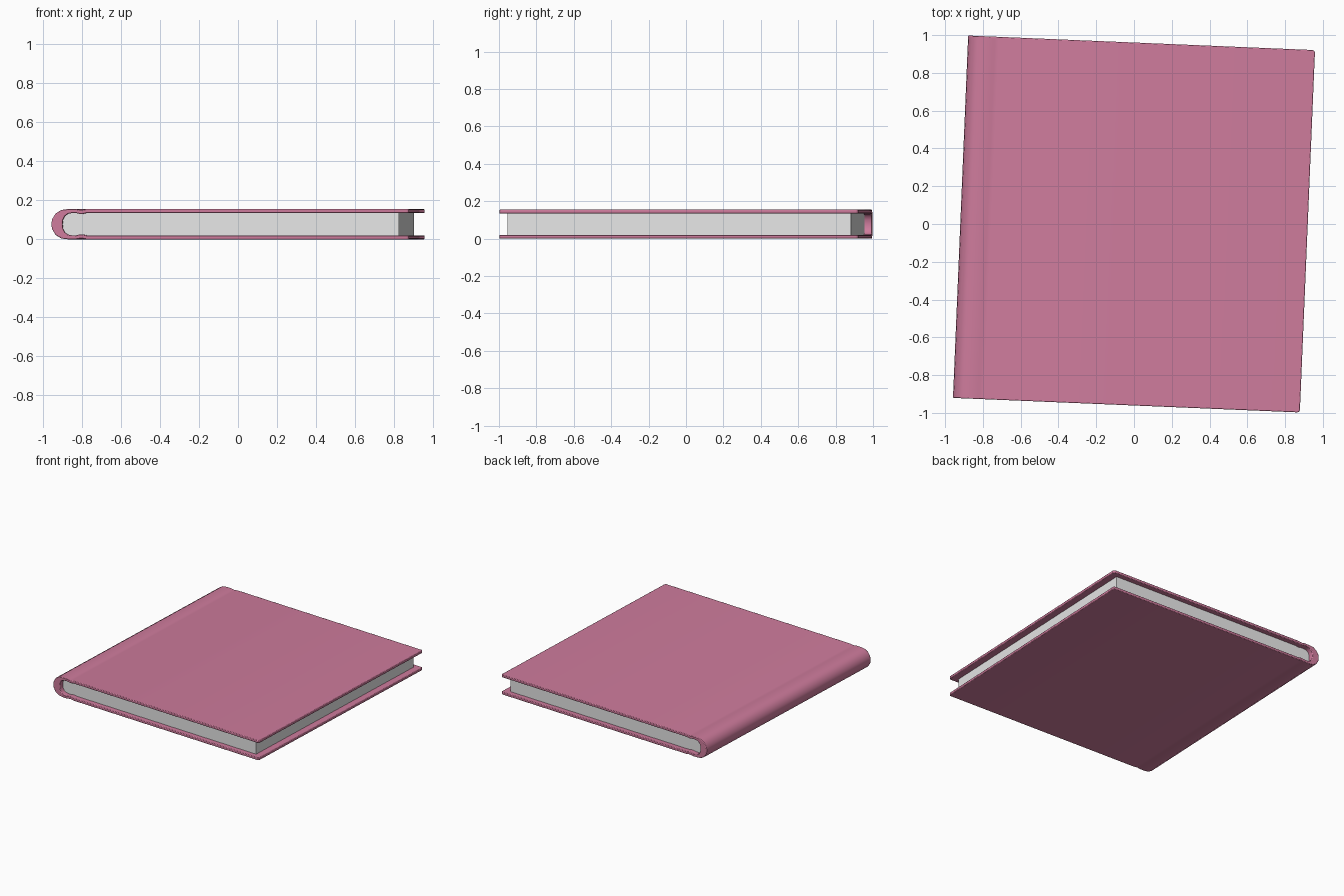
import bpy, bmesh, math

cube = bpy.data.objects.get("Cube")
if cube:
    bpy.data.objects.remove(cube)

HALF_T = 0.0775             # half of the total thickness
TILT = math.radians(-2.4)   # the book lies slightly turned


def material(name, color):
    mat = bpy.data.materials.new(name)
    mat.use_nodes = True
    mat.diffuse_color = color
    mat.node_tree.nodes["Principled BSDF"].inputs["Base Color"].default_value = color
    return mat


def mirrored(half):
    """Complete a profile from its upper half, whose first point is at z = 0."""
    return [(x, -z) for x, z in reversed(half[1:])] + half


def place(name, bm, mat):
    bmesh.ops.recalc_face_normals(bm, faces=bm.faces)
    mesh = bpy.data.meshes.new(name)
    bm.to_mesh(mesh)
    bm.free()
    mesh.materials.append(mat)
    obj = bpy.data.objects.new(name, mesh)
    bpy.context.collection.objects.link(obj)
    obj.location.z = HALF_T
    obj.rotation_euler.z = TILT
    return obj


def smooth(obj, angle):
    bpy.ops.object.select_all(action='DESELECT')
    obj.select_set(True)
    bpy.context.view_layer.objects.active = obj
    bpy.ops.object.shade_smooth_by_angle(angle=math.radians(angle))


pink = material("pink cover", (0.62, 0.2, 0.335, 1))
white = material("white paper", (0.8, 0.8, 0.8, 1))

# Cover: wrapped board with rounded spine and hinge grooves
outer = [(-.919, 0), (-.915, .025), (-.897, .055), (-.868, .073), (-.835, .0775),
         (-.79, .0775), (-.775, .074), (-.755, .074), (-.74, .0775), (.919, .0775)]
inner = [(-.862, 0), (-.86, .022), (-.85, .042), (-.835, .053), (-.815, .057),
         (-.79, .057), (-.775, .053), (-.755, .053), (-.74, .057), (.919, .057)]
bm = bmesh.new()
rows = []
for (ox, oz), (ix, iz) in zip(mirrored(outer), mirrored(inner)):
    rows.append([bm.verts.new(p) for p in
                 ((ox, -.96, oz), (ox, .96, oz), (ix, .96, iz), (ix, -.96, iz))])
for a, b in zip(rows, rows[1:]):
    for i in range(4):
        j = (i + 1) % 4
        bm.faces.new((a[i], a[j], b[j], b[i]))
bm.faces.new(rows[0])
bm.faces.new(rows[-1])

# Rounded fore-edge corners of the boards
corners = [e for e in bm.edges if all(v.co.x > .9 for v in e.verts)
           and abs(e.verts[0].co.y - e.verts[1].co.y) < .01]
bmesh.ops.bevel(bm, geom=corners, offset=.014, segments=3, profile=.5, affect='EDGES')
cover = place("cover", bm, pink)
bevel = cover.modifiers.new("soft edges", 'BEVEL')
bevel.width = .004
bevel.segments = 2
bevel.limit_method = 'ANGLE'
bevel.angle_limit = math.radians(50)
smooth(cover, 50)

# Page block: rounded at the spine, square at the fore-edge
pages = mirrored([(-.865, 0), (-.863, .022), (-.853, .042), (-.837, .055),
                  (-.815, .06), (.865, .06)])
bm = bmesh.new()
base = bm.faces.new([bm.verts.new((x, -.92, z)) for x, z in pages])
result = bmesh.ops.extrude_face_region(bm, geom=[base], use_keep_orig=True)
moved = [v for v in result["geom"] if isinstance(v, bmesh.types.BMVert)]
bmesh.ops.translate(bm, verts=moved, vec=(0, 1.84, 0))
page_block = place("page_block", bm, white)
smooth(page_block, 50)
